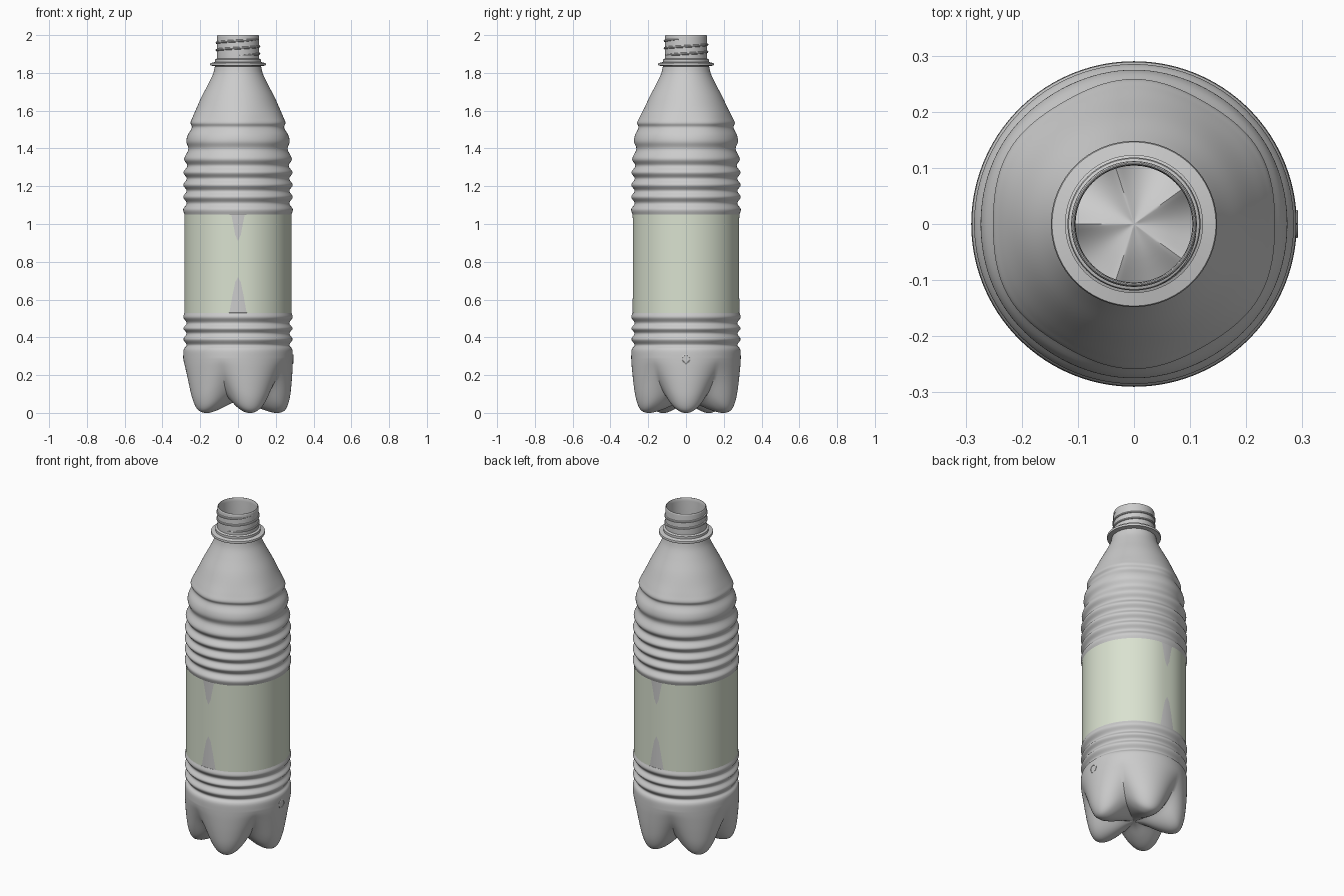
import bpy, bmesh
from math import sin, cos, pi, exp, radians
from mathutils import Vector

if "Cube" in bpy.data.objects:
    bpy.data.objects.remove(bpy.data.objects["Cube"])

N = 120
ANG = [2 * pi * j / N for j in range(N)]


def make(name, rings, cap=False):
    """Skin a list of closed rings into a smooth mesh object."""
    bm = bmesh.new()
    vs = [[bm.verts.new(p) for p in ring] for ring in rings]
    n = len(rings[0])
    for a, b in zip(vs, vs[1:]):
        for j in range(n):
            k = (j + 1) % n
            bm.faces.new((a[j], a[k], b[k], b[j]))
    if cap:
        bm.faces.new(vs[0][::-1])
        bm.faces.new(vs[-1])
    bmesh.ops.remove_doubles(bm, verts=bm.verts, dist=1e-6)
    me = bpy.data.meshes.new(name)
    bm.to_mesh(me)
    bm.free()
    ob = bpy.data.objects.new(name, me)
    bpy.context.collection.objects.link(ob)
    bpy.context.view_layer.objects.active = ob
    ob.select_set(True)
    bpy.ops.object.shade_smooth_by_angle(angle=radians(40))
    ob.select_set(False)
    return ob


def spline(pts, steps):
    """Catmull-Rom through (r, z) points."""
    p = [Vector(q) for q in [pts[0]] + pts + [pts[-1]]]
    out = []
    for a, b, c, d in zip(p, p[1:], p[2:], p[3:]):
        for s in range(steps):
            t = s / steps
            out.append(0.5 * (2 * b + (c - a) * t + (2 * a - 5 * b + 4 * c - d) * t * t
                              + (3 * b - a - 3 * c + d) * t ** 3))
    return out + [p[-1]]


def ring(r, z, facet=0.0):
    """Circle of radius r, optionally softened towards a hexagon."""
    pts = []
    for a in ANG:
        k = r * (1 + facet * cos(6 * (a - pi / 2)))
        pts.append((k * cos(a), k * sin(a), z))
    return pts


# Five-footed base: blend between a foot section and a valley section
foot = spline([(0, .06), (.05, .05), (.12, .022), (.175, .004), (.215, 0), (.25, .016),
               (.272, .07), (.283, .15), (.289, .24), (.29, .29)], 4)
valley = spline([(0, .06), (.05, .061), (.10, .064), (.145, .072), (.18, .088), (.208, .115),
                 (.236, .155), (.263, .205), (.284, .26), (.29, .29)], 4)
rings = []
for f, v in zip(foot, valley):
    pts = []
    for a in ANG:
        w = (0.5 + 0.5 * cos(5 * a)) ** 0.6
        q = v.lerp(f, w)
        pts.append((q.x * cos(a), q.x * sin(a), max(q.y, 0)))
    rings.append(pts)

# Ribbed body, label seat and shoulder
body = [(.29, .29), (.289, .325), (.284, .342), (.272, .36), (.289, .39), (.272, .42), (.289, .447),
        (.272, .475), (.289, .505), (.283, .53), (.2825, .54), (.281, .72), (.2805, .82), (.281, .91),
        (.282, 1.04), (.283, 1.05), (.29, 1.078), (.272, 1.11), (.29, 1.143), (.272, 1.175),
        (.29, 1.207), (.271, 1.24), (.289, 1.273), (.268, 1.308), (.285, 1.345), (.263, 1.395),
        (.274, 1.435), (.268, 1.47), (.248, 1.51), (.255, 1.535), (.243, 1.565), (.222, 1.61),
        (.192, 1.675), (.158, 1.74), (.132, 1.795), (.122, 1.835)]
for p in spline(body, 5)[1:]:
    rings.append(ring(p.x, p.y, 0.014 * exp(-((p.y - 1.53) / 0.07) ** 2)))

# Neck with support flange and folded-in lip
for r, z in [(.146, 1.839), (.148, 1.846), (.146, 1.852), (.123, 1.857), (.123, 1.871), (.112, 1.876),
             (.112, 1.99), (.111, 1.997), (.109, 2.0), (.107, 2.0), (.105, 1.996), (.104, 1.98), (.104, 1.85)]:
    rings.append(ring(r, z))
make("bottle_body", rings)

# Helical screw thread
sections = []
steps = 160
for i in range(steps + 1):
    t = i / steps
    a = -pi / 2 + t * 2.22 * 2 * pi
    size = 0.0065 * min(1, 0.1 + 12 * t, 0.1 + 12 * (1 - t))
    z = 1.892 + 0.086 * t
    sec = []
    for k in range(8):
        b = -2 * pi * k / 8
        r = 0.112 + size * cos(b)
        sec.append((r * cos(a), r * sin(a), z + size * sin(b)))
    sections.append(sec)
make("neck_thread", sections, cap=True)

# Wrapped label, pulled slightly inward at the front and back
def label_ring(z):
    pts = []
    for a in ANG:
        d = min(abs(a - pi / 2), abs(a - 3 * pi / 2))
        r = 0.2845 - 0.0035 * exp(-(d / radians(12)) ** 2)
        pts.append((r * cos(a), r * sin(a), z))
    return pts

label = make("label", [label_ring(.53 + .52 * i / 8) for i in range(9)])
mat = bpy.data.materials.new("label_green")
mat.diffuse_color = (.70, .76, .63, 1)
mat.use_nodes = True
mat.node_tree.nodes["Principled BSDF"].inputs["Base Color"].default_value = mat.diffuse_color
label.data.materials.append(mat)

# Small round moulding mark on the right side
mark = []
for r, x in [(.025, .275), (.025, .291), (.023, .2925), (.019, .2925), (.018, .2905)]:
    mark.append([(x, r * cos(2 * pi * k / 32), .285 + r * sin(2 * pi * k / 32)) for k in range(32)])
make("moulding_mark", mark, cap=True)
